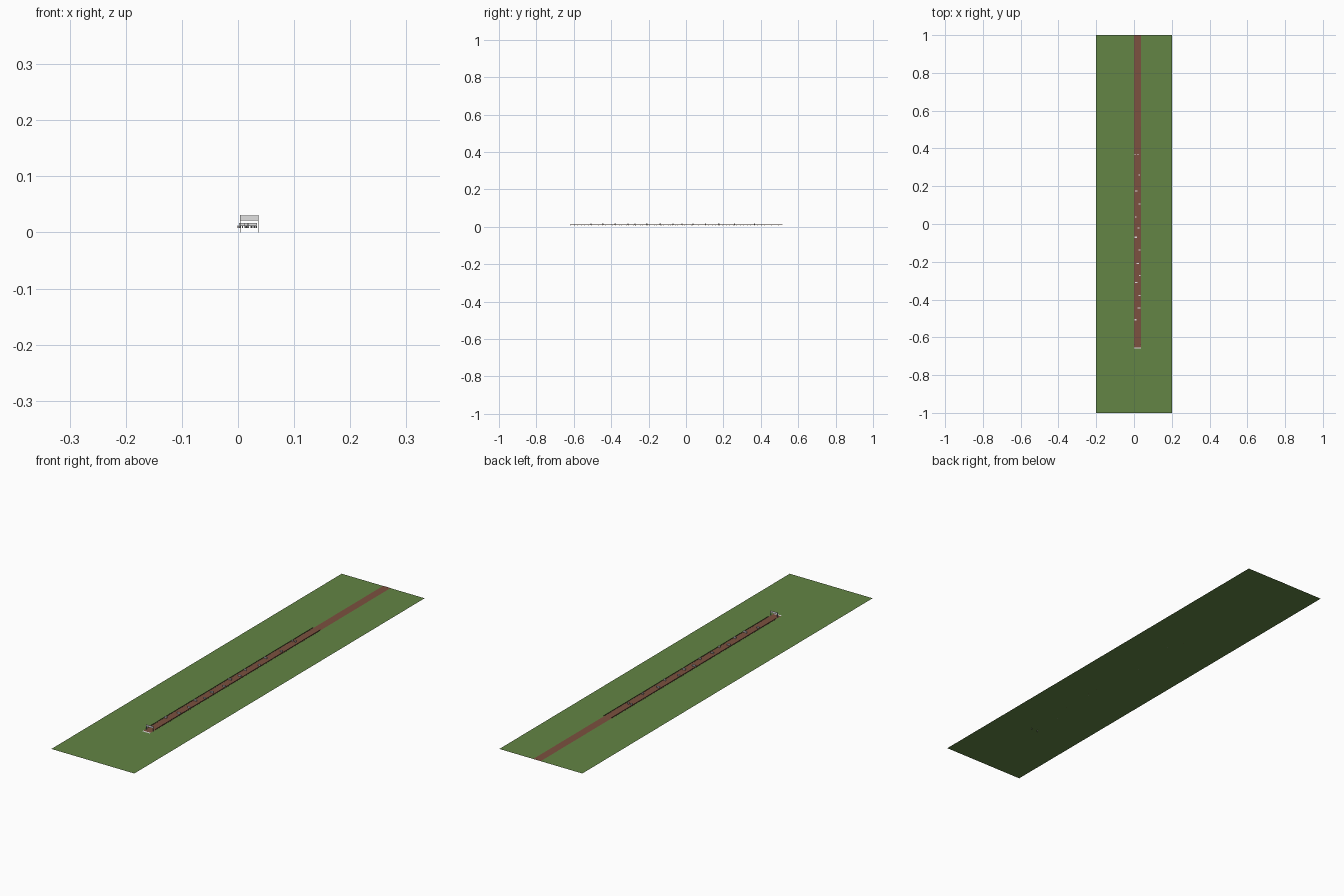
import bpy, bmesh
from mathutils import Matrix, Vector

if "Cube" in bpy.data.objects:
    bpy.data.objects.remove(bpy.data.objects["Cube"])


def mat(name, r, g, b):
    m = bpy.data.materials.new(name)
    m.diffuse_color = (r, g, b, 1)
    m.use_nodes = True
    m.node_tree.nodes["Principled BSDF"].inputs["Base Color"].default_value = m.diffuse_color
    return m


GRASS = mat("grass_green", 0.125, 0.235, 0.058)
DIRT = mat("dirt_brown", 0.20, 0.082, 0.05)
WOOD = mat("fence_brown", 0.16, 0.085, 0.05)
WHITE = mat("white", 0.75, 0.75, 0.75)
GREY = mat("pole_grey", 0.40, 0.40, 0.40)

GROUND = 0.008           # grass height
X0, X1 = 0.0, 0.036      # track edges


def finish(name, bm, material):
    me = bpy.data.meshes.new(name)
    bm.to_mesh(me)
    bm.free()
    me.materials.append(material)
    ob = bpy.data.objects.new(name, me)
    bpy.context.collection.objects.link(ob)
    return ob


def boxes(name, items, material):
    """items: list of (xmin, xmax, ymin, ymax, zmin, zmax)"""
    bm = bmesh.new()
    for a, b, c, d, e, f in items:
        m = Matrix.Translation(Vector((a + b, c + d, e + f)) / 2) @ Matrix.Diagonal((b - a, d - c, f - e, 1))
        bmesh.ops.create_cube(bm, size=1, matrix=m)
    return finish(name, bm, material)


def sheet(name, a, b, c, d, z, material):
    bm = bmesh.new()
    bm.faces.new([bm.verts.new(p) for p in ((a, c, z), (b, c, z), (b, d, z), (a, d, z))])
    return finish(name, bm, material)


# Flat ground and running track
sheet("grass_field", -0.2, 0.2, -1, 1, GROUND, GRASS)
sheet("dirt_track", X0, X1, -0.655, 1, GROUND + 0.0007, DIRT)

# White line across the end of the track
sheet("start_line", X0, X1 + 0.001, -0.660, -0.653, GROUND + 0.001, WHITE)

# Low fences on both sides: posts with a top rail
F0, F1, STEP = -0.62, 0.515, 0.0125
for side, x in (("left", X0), ("right", X1)):
    n = int((F1 - F0) / STEP)
    boxes(side + "_fence_posts",
          [(x - 0.0006, x + 0.0006, F0 + i * STEP, F0 + i * STEP + 0.0015, GROUND, 0.0125)
           for i in range(n + 1)], WOOD)
    boxes(side + "_fence_rail", [(x - 0.0004, x + 0.0004, F0, F1, 0.0105, 0.0122)], WOOD)

# Hurdles scattered along the track: (x centre, y, width)
hurdles = [(0.006, 0.367, 0.005), (0.020, 0.367, 0.005), (0.027, 0.26, 0.008),
           (0.011, 0.175, 0.013), (0.029, 0.105, 0.010), (0.009, 0.037, 0.010),
           (0.024, -0.021, 0.012), (0.010, -0.07, 0.014), (0.029, -0.138, 0.010),
           (0.021, -0.21, 0.013), (0.030, -0.272, 0.008), (0.011, -0.31, 0.014),
           (0.029, -0.378, 0.010), (0.026, -0.445, 0.015), (0.007, -0.507, 0.010)]
bars, legs = [], []
for x, y, w in hurdles:
    a, b = x - w / 2, x + w / 2
    bars.append((a, b, y - 0.003, y + 0.003, 0.0115, 0.0165))
    for px in (a + 0.0006, b - 0.0006):
        legs.append((px - 0.0006, px + 0.0006, y - 0.001, y + 0.001, GROUND, 0.0115))
boxes("hurdle_bars", bars, WHITE)
boxes("hurdle_legs", legs, GREY)

# Gate with a banner on two poles that go down through the ground
GY = -0.636
boxes("gate_poles", [(x - 0.0008, x + 0.0008, GY - 0.0008, GY + 0.0008, 0, 0.031)
                     for x in (0.004, 0.036)], GREY)
boxes("gate_banner", [(0.004, 0.036, GY - 0.0006, GY + 0.0006, 0.0215, 0.030)], WHITE)
